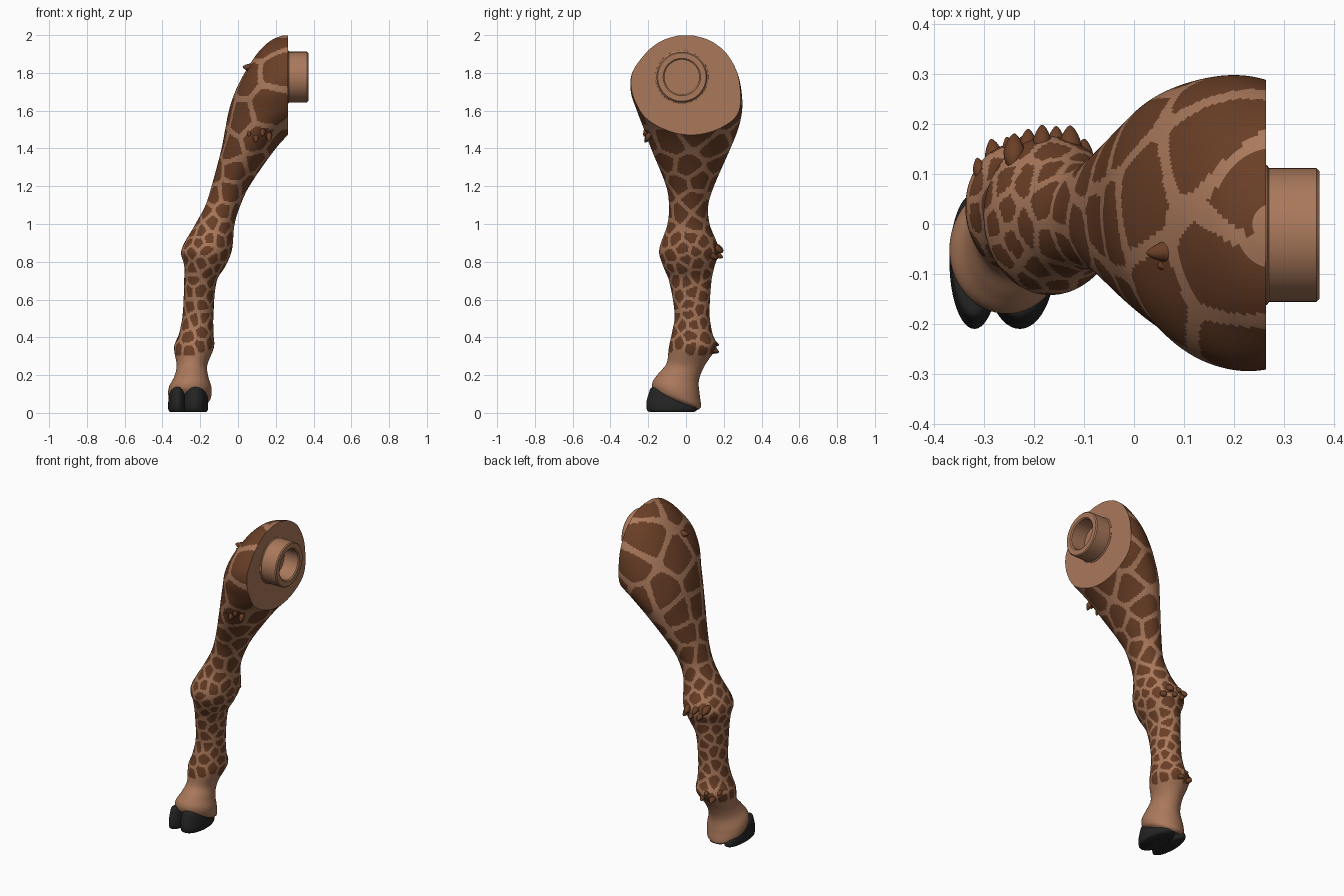
import bpy, bmesh, math, random
from mathutils import Vector, Matrix
from mathutils.kdtree import KDTree

if "Cube" in bpy.data.objects:
    bpy.data.objects.remove(bpy.data.objects["Cube"])

random.seed(7)
CUT_X = 0.265


def material(name, rgb):
    m = bpy.data.materials.new(name)
    m.diffuse_color = (*rgb, 1)
    m.use_nodes = True
    m.node_tree.nodes["Principled BSDF"].inputs["Base Color"].default_value = m.diffuse_color
    return m


SKIN = material("tan_skin", (0.40, 0.19, 0.105))
SPOT = material("brown_spot", (0.145, 0.05, 0.02))
HOOF = material("black_hoof", (0.018, 0.018, 0.018))


def finish(bm, name, mats, angle=40):
    bmesh.ops.recalc_face_normals(bm, faces=bm.faces[:])
    me = bpy.data.meshes.new(name)
    bm.to_mesh(me)
    bm.free()
    for m in mats:
        me.materials.append(m)
    ob = bpy.data.objects.new(name, me)
    bpy.context.collection.objects.link(ob)
    bpy.ops.object.select_all(action='DESELECT')
    ob.select_set(True)
    bpy.context.view_layer.objects.active = ob
    bpy.ops.object.shade_smooth_by_angle(angle=math.radians(angle))


def smooth_rows(rows, step):
    """Hermite interpolation of section rows along height."""
    def slope(i, c):
        a, b = max(i - 1, 0), min(i + 1, len(rows) - 1)
        return (rows[b][c] - rows[a][c]) / (rows[b][0] - rows[a][0])
    out = []
    for i, (p, q) in enumerate(zip(rows, rows[1:])):
        h = q[0] - p[0]
        n = max(3, math.ceil(h / step))
        for k in range(n):
            t = k / n
            e = t * t * (3 - 2 * t)
            out.append([p[0] + h * t] + [
                p[c] + (q[c] - p[c]) * e + h * t * (1 - t)
                * ((1 - t) * slope(i, c) - t * slope(i + 1, c))
                for c in range(1, 5)])
    return out + [list(rows[-1])]


def loft(rows, sides, step, tilt):
    """Rows: height, left x, right x, front y, back y; tilt(z) lifts the front."""
    bm = bmesh.new()
    rings = []
    for z, xl, xr, yf, yb in smooth_rows(rows, step):
        ring = []
        for s in range(sides):
            a = math.tau * s / sides
            dy = (yb - yf) / 2 * math.sin(a)
            ring.append(bm.verts.new(((xl + xr) / 2 + (xr - xl) / 2 * math.cos(a),
                                      (yf + yb) / 2 + dy, z - tilt(z) * dy)))
        rings.append(ring)
    for a, b in zip(rings, rings[1:]):
        for s in range(sides):
            t = (s + 1) % sides
            bm.faces.new((a[s], a[t], b[t], b[s]))
    bm.faces.new(rings[0][::-1])
    bm.faces.new(rings[-1])
    return bm


# Leg: lofted from fetlock to shoulder, sliced flat on the inner side
leg_rows = [
    (.06, -.345, -.165, -.16, .065), (.08, -.366, -.145, -.178, .08),
    (.13, -.367, -.14, -.175, .073), (.19, -.338, -.157, -.145, .068),
    (.25, -.325, -.163, -.105, .095), (.35, -.338, -.127, -.09, .162),
    (.42, -.312, -.13, -.075, .14), (.52, -.293, -.13, -.06, .125),
    (.70, -.285, -.112, -.09, .135), (.78, -.285, -.065, -.122, .152),
    (.86, -.30, -.033, -.142, .175), (1.0, -.225, -.018, -.098, .125),
    (1.1, -.172, .013, -.09, .118), (1.2, -.14, .06, -.105, .148),
    (1.4, -.087, .20, -.185, .235), (1.5, -.068, .295, -.222, .275),
    (1.6, -.048, .42, -.26, .297), (1.7, -.015, .45, -.292, .294),
    (1.8, .035, .46, -.285, .272)]
# Round shoulder top follows a circle
for z in (1.9, 1.95, 1.98, 1.998):
    w = math.sqrt(.286 ** 2 - (z - 1.715) ** 2)
    t = math.sqrt((2 - z) / .1)
    leg_rows.append((z, .26 - .16 * t, .30 + .16 * t, -w, w))
bm = loft(leg_rows, 208, .008, lambda z: .38 * min(1, max(0, (.29 - z) / .2)))
cut = bmesh.ops.bisect_plane(bm, geom=bm.verts[:] + bm.edges[:] + bm.faces[:],
                             plane_co=(CUT_X, 0, 0), plane_no=(1, 0, 0), clear_outer=True)
edges = [e for e in cut["geom_cut"] if isinstance(e, bmesh.types.BMEdge)]
bmesh.ops.holes_fill(bm, edges=edges, sides=0)


# Coat pattern: spaced spot centres, light gaps along the cell borders
def spacing(p):
    return .055 + .13 * min(1, max(0, (p.z - .9) / .9))


coat = [v.co.copy() for v in bm.verts if v.co.z > .33]
seeds = []
for p in random.sample(coat, 6000):
    s = spacing(p)
    if all((p - q).length > s for q in seeds):
        seeds.append(p)
tree = KDTree(len(seeds))
for i, p in enumerate(seeds):
    tree.insert(p, i)
tree.balance()
for f in bm.faces:
    c = f.calc_center_median()
    if c.z < .3 or len(f.verts) > 5 or c.x > CUT_X - 1e-4:
        continue
    (_, _, d1), (_, _, d2) = tree.find_n(c, 2)
    s = spacing(c)
    if d1 < s * .74 and d2 - d1 > s * .13 + .009:
        f.material_index = 1
finish(bm, "leg", [SKIN, SPOT])

# Hoof: two toes side by side, tops tilted back under the skin
toe_rows = [(.004, .012, -.19, .04), (.012, .003, -.205, .055), (.035, 0, -.21, .06),
            (.07, .002, -.195, .06), (.092, .007, -.18, .05), (.104, .025, -.15, .03)]
for name, l, r in (("hoof_outer_toe", -.37, -.27), ("hoof_inner_toe", -.30, -.158)):
    rows = [(z, l + inset, r - inset, yf, yb) for z, inset, yf, yb in toe_rows]
    bm = loft(rows, 48, .01, lambda z: .38 * min(1, max(0, (z - .012) / .07)))
    finish(bm, name, [HOOF], 60)

# Joint peg: hollow collar turned about the x axis
bm = bmesh.new()
profile = [(.255, .142), (.267, .14), (.271, .134), (.366, .134), (.372, .128),
           (.372, .099), (.366, .092), (.272, .092), (.272, .001)]
vs = [bm.verts.new((x, r - .022, 1.778)) for x, r in profile]
es = [bm.edges.new(e) for e in zip(vs, vs[1:])]
bmesh.ops.spin(bm, geom=vs + es, cent=(0, -.022, 1.778), axis=(1, 0, 0),
               angle=math.tau, steps=64)
bmesh.ops.remove_doubles(bm, verts=bm.verts[:], dist=.00005)
finish(bm, "joint_peg", [SKIN], 30)


# Hair tufts: a bowed row of small tapered lumps
def tuft(name, start, end, bow, count, direction, size):
    bm = bmesh.new()
    rot = Vector(direction).to_track_quat('Z', 'Y').to_matrix().to_4x4()
    for i in range(count):
        t = i / (count - 1)
        p = Vector(start).lerp(Vector(end), t)
        p += Vector((0, bow * 4 * t * (1 - t), .018 * (-1) ** i))
        g = bmesh.ops.create_icosphere(bm, subdivisions=3, radius=1)["verts"]
        for v in g:
            taper = 1 - .4 * max(v.co.z, 0)
            v.co.x *= taper
            v.co.y *= taper
        k = size * random.uniform(.8, 1.15)
        m = Matrix.Translation(p) @ rot @ Matrix.Diagonal((k * .7, k * .7, k * 1.3, 1))
        bmesh.ops.transform(bm, matrix=m, verts=g)
    finish(bm, name, [SPOT], 60)


tuft("knee_tuft", (-.24, .145, .86), (-.10, .14, .85), .027, 6, (0, 1, -.5), .03)
tuft("ankle_tuft", (-.31, .11, .35), (-.19, .13, .35), .03, 5, (-.2, 1, -.4), .024)
tuft("front_tuft", (.06, -.195, 1.47), (.165, -.20, 1.48), -.008, 4, (0, -.6, -1), .026)
tuft("shoulder_tuft", (.065, -.055, 1.81), (.085, -.08, 1.83), 0, 2, (-1, -.1, .1), .028)
